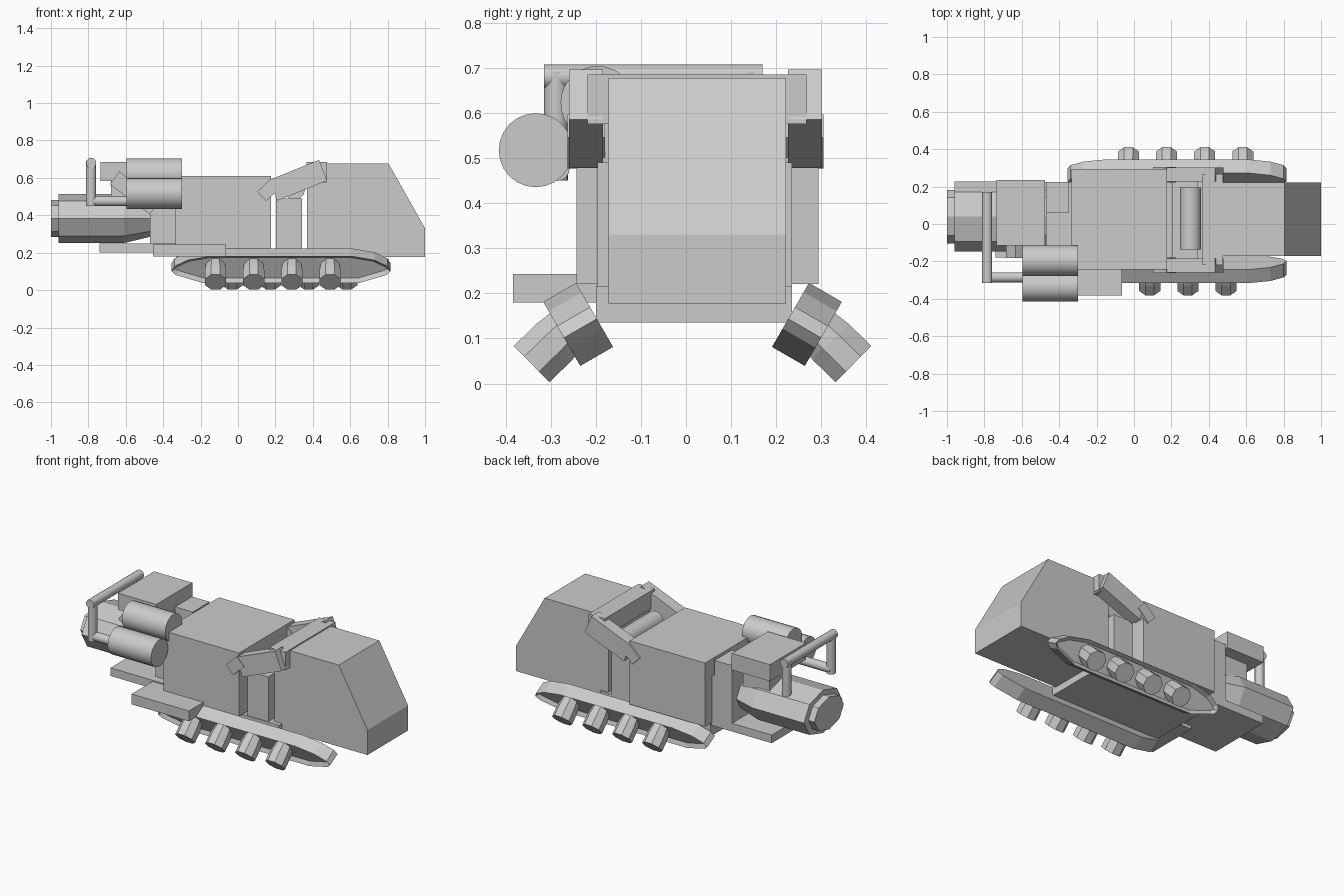
import bpy, bmesh
from math import radians, pi, cos, sin
from mathutils import Vector, Matrix

if "Cube" in bpy.data.objects:
    bpy.data.objects.remove(bpy.data.objects["Cube"])


def finish(name, bm, smooth=False):
    bmesh.ops.recalc_face_normals(bm, faces=bm.faces)
    me = bpy.data.meshes.new(name)
    bm.to_mesh(me)
    bm.free()
    ob = bpy.data.objects.new(name, me)
    bpy.context.collection.objects.link(ob)
    if smooth:
        bpy.ops.object.select_all(action='DESELECT')
        ob.select_set(True)
        bpy.context.view_layer.objects.active = ob
        bpy.ops.object.shade_smooth_by_angle(angle=radians(30))
    return ob


def box(name, x, y, z):
    """Axis-aligned box from (min, max) ranges."""
    bm = bmesh.new()
    bmesh.ops.create_cube(bm, size=1)
    for v in bm.verts:
        v.co = Vector([(r[0] + r[1]) / 2 + c * (r[1] - r[0]) for r, c in zip((x, y, z), v.co)])
    return finish(name, bm)


def tilted_box(name, center, size, angle):
    """Box rotated about y; positive angle lifts the +x end."""
    bm = bmesh.new()
    m = (Matrix.Translation(center) @ Matrix.Rotation(radians(-angle), 4, 'Y')
         @ Matrix.Diagonal((*size, 1)))
    bmesh.ops.create_cube(bm, size=1, matrix=m)
    return finish(name, bm)


def rod(name, a, b, r1, r2=None, sides=24, smooth=True, spin=0):
    a, b = Vector(a), Vector(b)
    d = b - a
    m = (Matrix.Translation((a + b) / 2) @ d.to_track_quat('Z', 'X').to_matrix().to_4x4()
         @ Matrix.Rotation(spin, 4, 'Z'))
    bm = bmesh.new()
    bmesh.ops.create_cone(bm, cap_ends=True, segments=sides, radius1=r1,
                          radius2=r1 if r2 is None else r2, depth=d.length, matrix=m)
    return finish(name, bm, smooth)


def loft(name, rings):
    """Skin a list of rings with equal point counts and cap both ends."""
    bm = bmesh.new()
    vs = [[bm.verts.new(p) for p in ring] for ring in rings]
    n = len(vs[0])
    for r0, r1 in zip(vs, vs[1:]):
        for i in range(n):
            bm.faces.new((r0[i], r0[(i + 1) % n], r1[(i + 1) % n], r1[i]))
    bm.faces.new(vs[0])
    last = bm.faces.new(vs[-1])
    return bm, last


# Sloped front cab
cab = [(0.37, 0.177), (1.0, 0.177), (1.0, 0.33), (0.805, 0.677), (0.37, 0.677)]
bm, _ = loft("cab", [[(x, y, z) for x, z in cab] for y in (-0.172, 0.222)])
finish("cab", bm)

# Main hull, neck and underside
box("main_body", (-0.335, 0.177), (-0.243, 0.294), (0.22, 0.61))
box("neck", (0.203, 0.343), (-0.196, 0.235), (0.2, 0.49))
box("underbody", (-0.33, 0.42), (-0.2, 0.235), (0.135, 0.215))
box("side_step", (-0.455, -0.065), (-0.383, -0.05), (0.18, 0.243))
box("rear_floor", (-0.74, -0.32), (-0.18, 0.225), (0.2, 0.25))

# Rear machinery blocks
box("rear_block", (-0.47, -0.33), (-0.13, 0.225), (0.245, 0.51))
box("rear_riser", (-0.47, -0.35), (0.06, 0.225), (0.5, 0.605))
box("top_box", (-0.735, -0.475), (-0.115, 0.235), (0.583, 0.685))
box("top_box_mount", (-0.68, -0.5), (-0.04, 0.16), (0.46, 0.59))
tilted_box("slanted_bracket", (-0.553, -0.145, 0.52), (0.267, 0.075, 0.085), -37)

# Yoke over the neck
box("yoke_bar", (0.365, 0.475), (-0.218, 0.267), (0.575, 0.685))
for side, y in (("right", -0.2215), ("left", 0.2635)):
    tilted_box(side + "_yoke_arm", (0.322, y, 0.587), (0.287, 0.075, 0.119), 22)
    tilted_box(side + "_yoke_foot", (0.163, y, 0.536), (0.1, 0.083, 0.07), 44)
rod("neck_roller", (0.302, -0.136, 0.54), (0.302, 0.195, 0.54), 0.056)

# Twin tanks
rod("lower_tank", (-0.595, -0.333, 0.517), (-0.3, -0.333, 0.517), 0.082)
rod("upper_tank", (-0.595, -0.196, 0.622), (-0.3, -0.196, 0.622), 0.082)


# Eight-sided rear drum with end cap
def oval(x, ry, rz):
    return [(x, 0.04 + ry * cos(i * pi / 4), 0.383 + rz * sin(i * pi / 4)) for i in range(8)]


bm, _ = loft("drum", [oval(-0.96, 0.187, 0.132), oval(-0.61, 0.187, 0.132), oval(-0.46, 0.14, 0.095)])
finish("drum", bm)
bm, _ = loft("drum_cap", [oval(-1.0, 0.143, 0.1), oval(-0.95, 0.143, 0.1)])
finish("drum_cap", bm)

# Pipe handle
px, r = -0.785, 0.027
rod("handle_crossbar", (px, -0.315, 0.68), (px, 0.17, 0.68), r, sides=16)
rod("handle_outer_post", (px, -0.288, 0.45), (px, -0.288, 0.69), r, sides=16)
rod("handle_inner_post", (px, 0.143, 0.42), (px, 0.143, 0.69), r, sides=16)
rod("handle_lower_pipe", (px - 0.01, -0.285, 0.476), (-0.56, -0.285, 0.476), r, sides=16)

# Tilted tracks with recessed outer faces, and their wheels
half = [(-0.38, -0.082 + 0.0), (-0.42, -0.082), (-0.56, -0.035), (-0.585, -0.01),
        (-0.57, 0.02), (-0.5, 0.058), (-0.38, 0.082)][1:]
profile = half + [(-x, h) for x, h in reversed(half)]
n, up = Vector((0, -0.866, -0.5)), Vector((0, -0.5, 0.866))
c = Vector((0.23, -0.239, 0.131))
for side, mirror, x0 in (("right", False, -0.12), ("left", True, -0.03)):
    def place(p):
        return Vector((p.x, 0.029 - p.y, p.z)) if mirror else Vector(p)

    rings = [[place(c + Vector((x, 0, 0)) + up * h + n * t) for x, h in profile]
             for t in (-0.042, 0.042)]
    bm, outer = loft("track", rings)
    bmesh.ops.recalc_face_normals(bm, faces=bm.faces)
    bmesh.ops.inset_region(bm, faces=[outer], thickness=0.02)
    push = place(n) - place(Vector())
    bmesh.ops.translate(bm, verts=list(outer.verts), vec=push * -0.02)
    finish(side + "_track", bm)
    for i in range(4):
        x = x0 + 0.204 * i
        a, m, b = [place(Vector((x, *p))) for p in ((-0.235, 0.149), (-0.292, 0.092), (-0.342, 0.043))]
        rod(f"{side}_wheel_hub_{i + 1}", a, m, 0.05, 0.061, 8, False, pi / 8)
        rod(f"{side}_wheel_{i + 1}", m, b, 0.061, None, 8, False, pi / 8)
